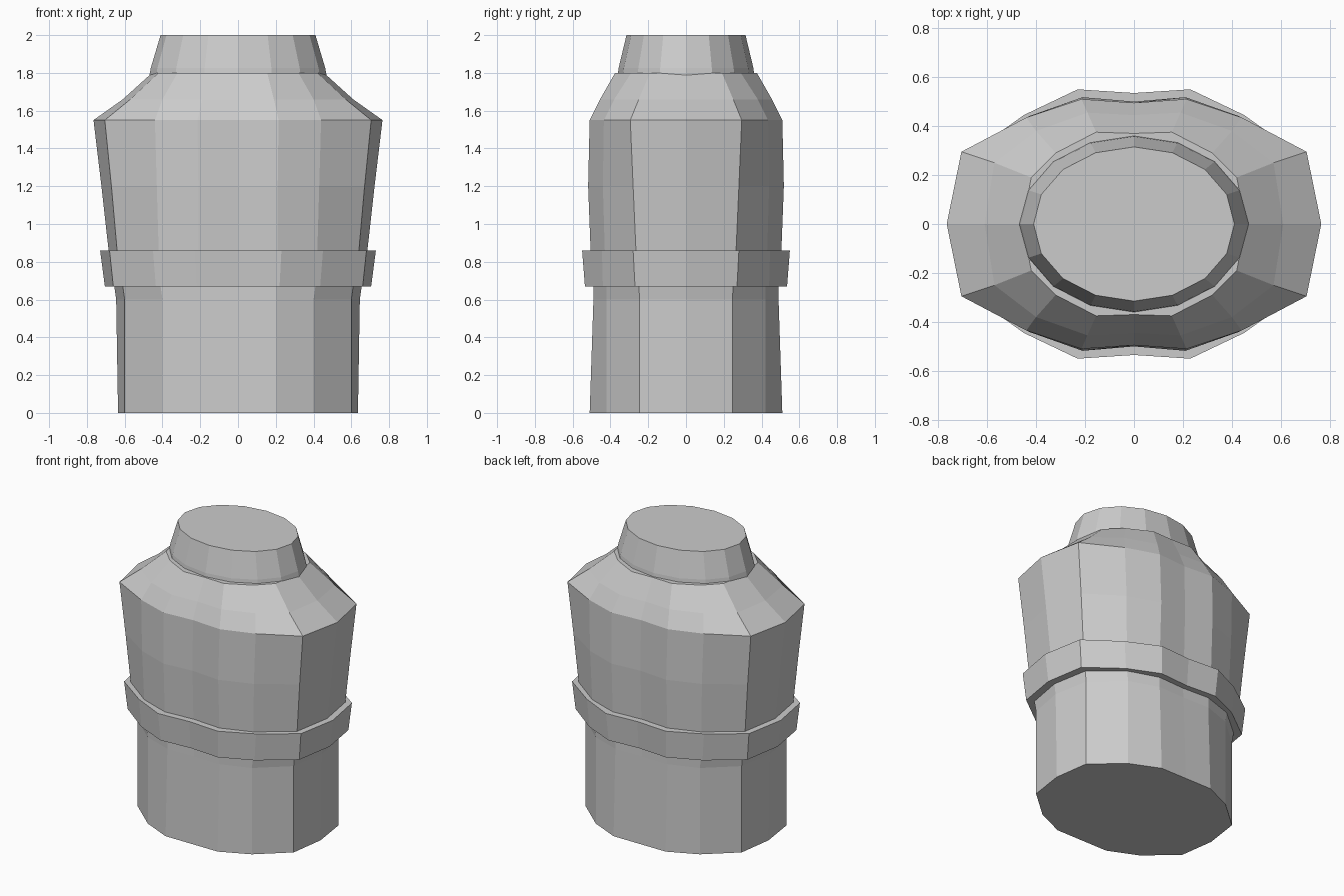
import bpy, bmesh, math

if "Cube" in bpy.data.objects:
    bpy.data.objects.remove(bpy.data.objects["Cube"])


def full_ring(quarter):
    """Mirror five quarter points (side to centre) into a 16-point ring."""
    half = quarter + [(-x, y) for x, y in quarter[-2::-1]]
    return half + [(x, -y) for x, y in half[-2:0:-1]]


def loft(name, sections, closed=False):
    """Skin a stack of (z, quarter) sections; cap the ends or close into a band."""
    bm = bmesh.new()
    rings = [[bm.verts.new((x, y, z)) for x, y in full_ring(q)] for z, q in sections]
    pairs = list(zip(rings, rings[1:]))
    if closed:
        pairs.append((rings[-1], rings[0]))
    else:
        bm.faces.new(rings[0][::-1])
        bm.faces.new(rings[-1])
    for a, b in pairs:
        for i in range(16):
            j = (i + 1) % 16
            bm.faces.new((a[i], a[j], b[j], b[i]))
    bmesh.ops.recalc_face_normals(bm, faces=bm.faces)
    mesh = bpy.data.meshes.new(name)
    bm.to_mesh(mesh)
    bm.free()
    obj = bpy.data.objects.new(name, mesh)
    bpy.context.collection.objects.link(obj)
    return obj


def oval(rx, ry):
    return [(rx * math.cos(i * math.pi / 8), ry * math.sin(i * math.pi / 8))
            for i in range(5)]


# Torso: waist, chest and sloping shoulders
waist_low = [(.655, 0), (.61, .25), (.41, .42), (.20, .49), (0, .48)]
waist_high = [(.685, 0), (.64, .265), (.42, .43), (.21, .505), (0, .49)]
loft("torso", [
    (0, [(.635, 0), (.60, .245), (.40, .42), (.20, .51), (0, .51)]),
    (.60, [(.645, 0), (.60, .245), (.40, .42), (.20, .49), (0, .485)]),
    (.67, waist_low),
    (.86, waist_high),
    (1.2, [(.723, 0), (.67, .28), (.43, .44), (.21, .518), (0, .50)]),
    (1.55, [(.765, 0), (.705, .295), (.44, .435), (.215, .51), (0, .495)]),
    (1.66, [(.61, 0), (.57, .25), (.40, .38), (.19, .455), (0, .445)]),
    (1.80, [(.455, 0), (.42, .19), (.32, .29), (.155, .375), (0, .37)]),
])

# Belt: raised band around the waist
loft("belt", [
    (.67, waist_low),
    (.67, [(.705, 0), (.66, .27), (.435, .44), (.22, .535), (0, .52)]),
    (.86, [(.73, 0), (.68, .28), (.45, .445), (.23, .55), (0, .535)]),
    (.86, waist_high),
], closed=True)

# Collar: tapered neck with a short lower lip
loft("collar", [
    (1.78, oval(.47, .362)),
    (1.825, oval(.462, .357)),
    (2.0, oval(.41, .315)),
])
